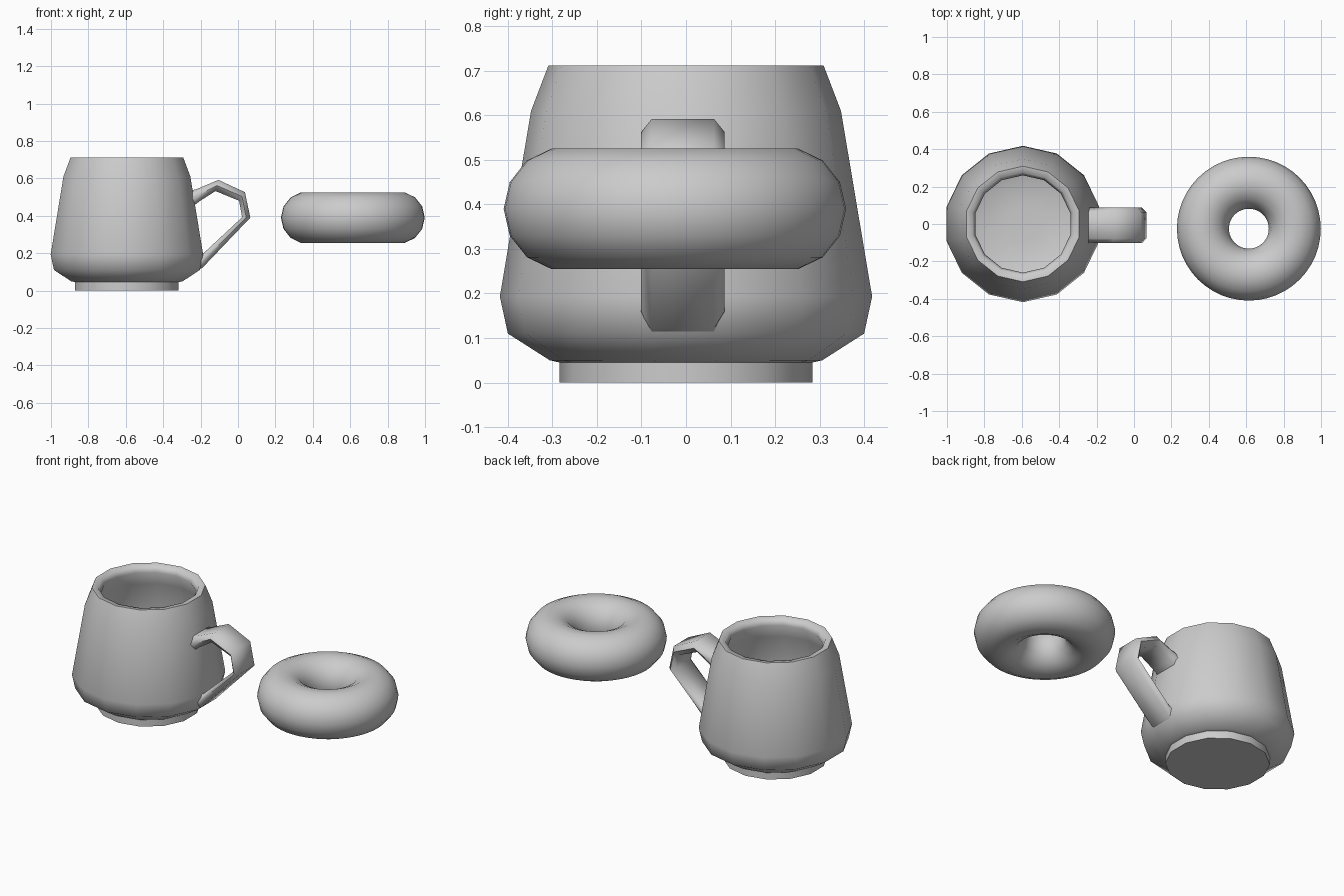
import bpy, bmesh, math
from mathutils import Vector

if "Cube" in bpy.data.objects:
    bpy.data.objects.remove(bpy.data.objects["Cube"])

CX = -0.594   # mug axis
SIDES = 14


def finish(bm, name, angle):
    bmesh.ops.recalc_face_normals(bm, faces=bm.faces)
    mesh = bpy.data.meshes.new(name)
    bm.to_mesh(mesh)
    bm.free()
    ob = bpy.data.objects.new(name, mesh)
    bpy.context.collection.objects.link(ob)
    bpy.ops.object.select_all(action='DESELECT')
    ob.select_set(True)
    bpy.context.view_layer.objects.active = ob
    bpy.ops.object.shade_smooth_by_angle(angle=math.radians(angle))
    return ob


def skin(bm, rings):
    """Bridge successive closed rings of points and cap both ends."""
    loops = [[bm.verts.new(p) for p in ring] for ring in rings]
    for a, b in zip(loops, loops[1:]):
        for i in range(len(a)):
            j = (i + 1) % len(a)
            bm.faces.new((a[i], a[j], b[j], b[i]))
    bm.faces.new(loops[0])
    bm.faces.new(loops[-1])


def circle(r, z):
    steps = [math.pi / 2 + math.tau * i / SIDES for i in range(SIDES)]
    return [(CX + r * math.cos(a), r * math.sin(a), z) for a in steps]


# Mug body: foot, outer wall, rim, inner wall and floor
profile = [(0.284, 0.0), (0.284, 0.045), (0.306, 0.05), (0.400, 0.11),
           (0.418, 0.193), (0.348, 0.61), (0.309, 0.712), (0.275, 0.708),
           (0.260, 0.675), (0.300, 0.59), (0.366, 0.20), (0.340, 0.135),
           (0.250, 0.095), (0.10, 0.085)]
bm = bmesh.new()
skin(bm, [circle(r, z) for r, z in profile])
finish(bm, "mug_body", 62)

# Handle: six-sided strap given by outer and inner points in the xz plane
strap = [((-0.265, 0.53), (-0.255, 0.44)), ((-0.215, 0.545), (-0.205, 0.478)),
         ((-0.105, 0.592), (-0.12, 0.532)), ((0.037, 0.526), (0.006, 0.48)),
         ((0.066, 0.39), (0.022, 0.392)), ((-0.19, 0.122), (-0.184, 0.20)),
         ((-0.22, 0.105), (-0.225, 0.21))]
rings = []
for (ox, oz), (ix, iz) in strap:
    o, n = Vector((ox, -0.007, oz)), Vector((ix, -0.007, iz))
    m = (o + n) / 2
    side, wide = Vector((0, 0.07, 0)), Vector((0, 0.094, 0))
    rings.append([o - side, o + side, m + wide, n + side, n - side, m - wide])
bm = bmesh.new()
skin(bm, rings)
finish(bm, "mug_handle", 70)

# Ring-shaped doughnut floating beside the mug
bpy.ops.mesh.primitive_torus_add(major_segments=48, minor_segments=14,
                                 major_radius=0.2455, minor_radius=0.139,
                                 location=(0.614, -0.025, 0.39))
ring = bpy.context.object
ring.name = "doughnut"
bpy.ops.object.shade_smooth()
